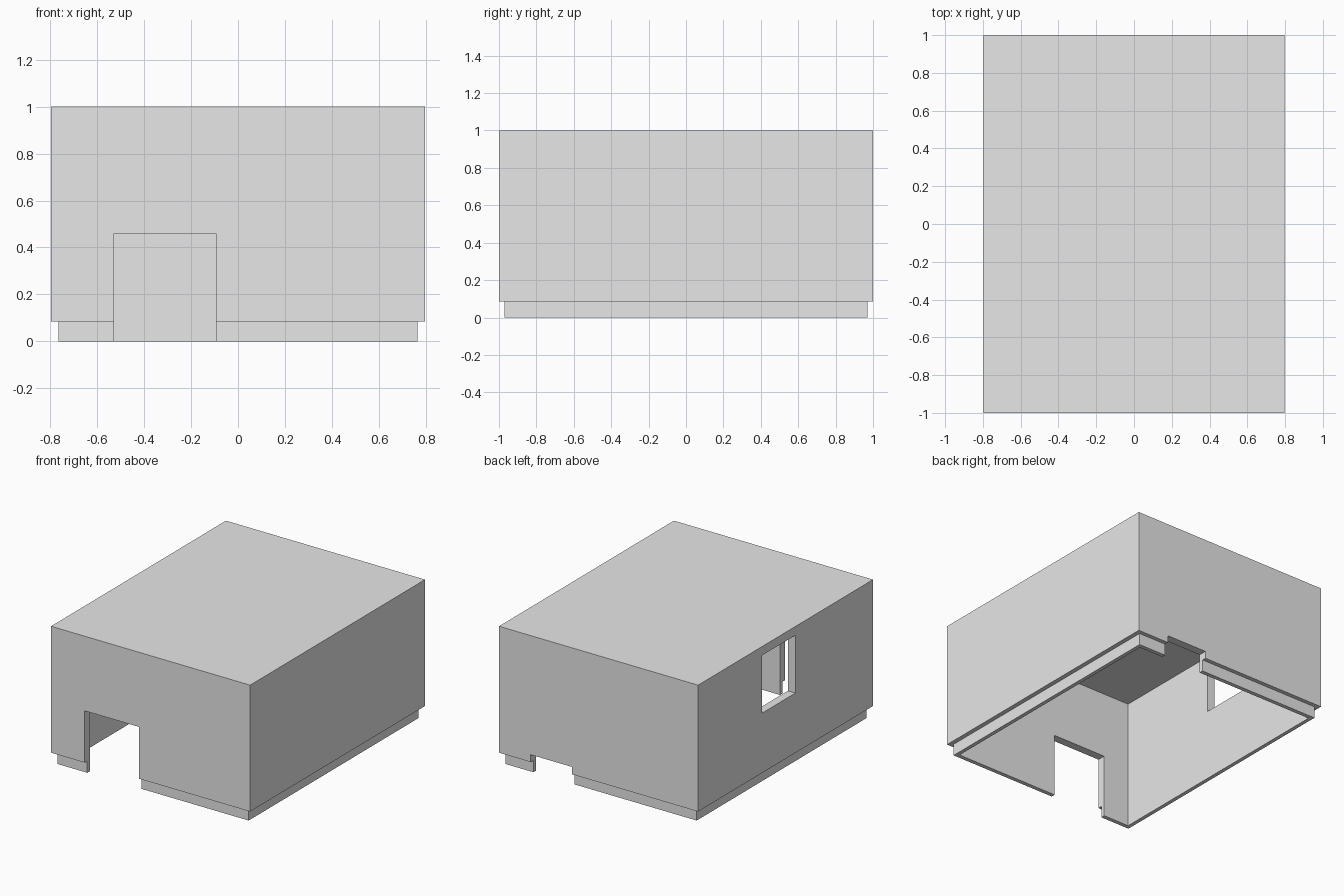
import bpy
import bmesh
from mathutils import Matrix, Vector

cube = bpy.data.objects.get("Cube")
if cube:
    bpy.data.objects.remove(cube, do_unlink=True)

# One plain grey for the whole shell
grey = bpy.data.materials.new("plain_grey")
grey.use_nodes = True
grey.diffuse_color = (0.8, 0.8, 0.8, 1)
grey.node_tree.nodes["Principled BSDF"].inputs["Base Color"].default_value = (0.8, 0.8, 0.8, 1)


def make_object(name, bm):
    bmesh.ops.recalc_face_normals(bm, faces=bm.faces)
    mesh = bpy.data.meshes.new(name)
    bm.to_mesh(mesh)
    bm.free()
    mesh.materials.append(grey)
    obj = bpy.data.objects.new(name, mesh)
    bpy.context.collection.objects.link(obj)
    return obj


def rectangle_loft(name, rings):
    """Skin a stack of centred rectangles (half width, half depth, height)."""
    bm = bmesh.new()
    loops = [[bm.verts.new((sx * w, sy * d, z))
              for sx, sy in ((-1, -1), (1, -1), (1, 1), (-1, 1))]
             for w, d, z in rings]
    for a, b in zip(loops, loops[1:]):
        for i in range(4):
            j = (i + 1) % 4
            bm.faces.new((a[i], a[j], b[j], b[i]))
    bm.faces.new(loops[0])
    bm.faces.new(loops[-1])
    return make_object(name, bm)


def box(name, low, high):
    low, high = Vector(low), Vector(high)
    bm = bmesh.new()
    bmesh.ops.create_cube(bm, size=1, matrix=Matrix.Translation((low + high) / 2)
                          @ Matrix.Diagonal((high - low).to_4d()))
    obj = make_object(name, bm)
    obj.hide_render = True
    return obj


# Hollow shell, open below: ceiling, inner wall, recessed plinth, outer wall, roof
shell = rectangle_loft("building_shell", [
    (0.737, 0.94, 0.94),
    (0.737, 0.94, 0.0),
    (0.765, 0.97, 0.0),
    (0.765, 0.97, 0.085),
    (0.797, 1.0, 0.085),
    (0.797, 1.0, 1.0),
])

# Openings: front doorway, low rear hatch, side window
cutters = [
    box("doorway_cutter", (-0.528, -1.2, -0.2), (-0.094, -0.8, 0.46)),
    box("rear_hatch_cutter", (0.214, 0.8, -0.2), (0.543, 1.2, 0.138)),
    box("window_cutter", (-0.95, -0.112, 0.518), (-0.6, 0.27, 0.936)),
]
for cutter in cutters:
    cut = shell.modifiers.new(cutter.name, "BOOLEAN")
    cut.operation = "DIFFERENCE"
    cut.solver = "EXACT"
    cut.object = cutter

# Bake the cuts and drop the helpers
graph = bpy.context.evaluated_depsgraph_get()
baked = bpy.data.meshes.new_from_object(shell.evaluated_get(graph))
shell.modifiers.clear()
shell.data = baked
for cutter in cutters:
    bpy.data.objects.remove(cutter, do_unlink=True)
